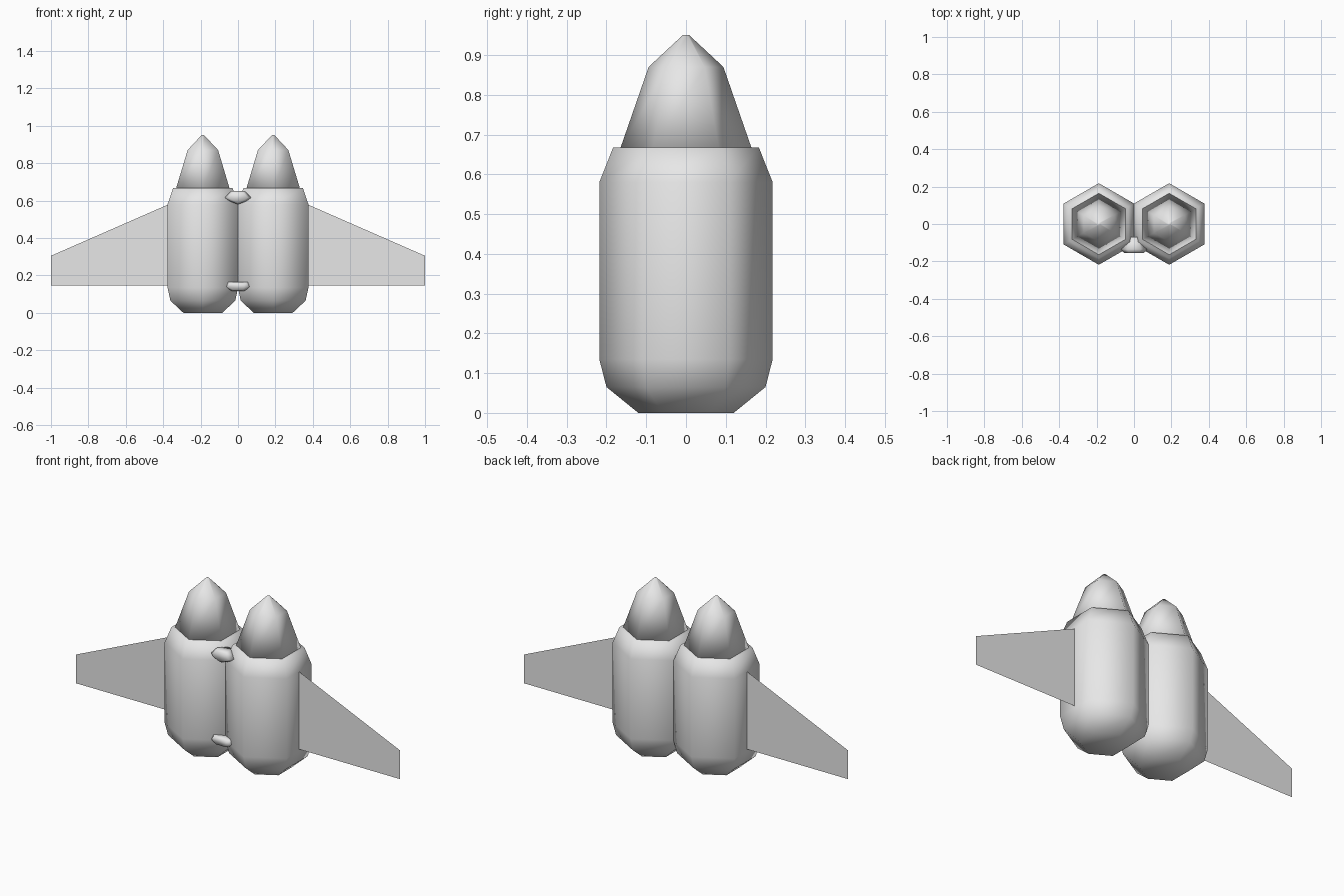
import bpy, bmesh, math

cube = bpy.data.objects.get("Cube")
if cube:
    bpy.data.objects.remove(cube, do_unlink=True)

grey = bpy.data.materials.new("light_grey")
grey.use_nodes = True
grey.diffuse_color = (0.8, 0.8, 0.8, 1)
grey.node_tree.nodes["Principled BSDF"].inputs["Base Color"].default_value = (0.8, 0.8, 0.8, 1)


def finish(bm, name, smooth=True, closed=True):
    if closed:
        bmesh.ops.recalc_face_normals(bm, faces=bm.faces)
    for f in bm.faces:
        f.smooth = smooth
    mesh = bpy.data.meshes.new(name)
    bm.to_mesh(mesh)
    bm.free()
    mesh.materials.append(grey)
    obj = bpy.data.objects.new(name, mesh)
    bpy.context.collection.objects.link(obj)
    return obj


def hex_lathe(name, profile, cx):
    """Six-sided hull through (radius, z) rings, corners on the y axis."""
    bm = bmesh.new()
    rings = []
    for r, z in profile:
        angles = [math.radians(90 + 60 * i) for i in range(6)]
        rings.append([bm.verts.new((cx + r * math.cos(a), r * math.sin(a), z)) for a in angles])
    for low, high in zip(rings, rings[1:]):
        for i in range(6):
            j = (i + 1) % 6
            bm.faces.new((low[i], low[j], high[j], high[i]))
    bm.faces.new(rings[0][::-1])
    bm.faces.new(rings[-1])
    return finish(bm, name)


def clip(name, outline, y_front, y_back):
    """Faceted coupling: an x-z outline with a smaller front face."""
    bm = bmesh.new()
    cz = sum(z for _, z in outline) / len(outline)
    loops = []
    for y, s in ((y_front, 0.75), (y_front + 0.02, 1.0), (y_back, 0.6)):
        loops.append([bm.verts.new((x * s, y, cz + (z - cz) * s)) for x, z in outline])
    n = len(outline)
    for a, b in zip(loops, loops[1:]):
        for i in range(n):
            j = (i + 1) % n
            bm.faces.new((a[i], a[j], b[j], b[i]))
    bm.faces.new(loops[0])
    bm.faces.new(loops[-1])
    return finish(bm, name)


BODY = [(0.12, 0), (0.2, 0.065), (0.218, 0.135), (0.218, 0.58), (0.183, 0.668)]
NOSE = [(0.167, 0.66), (0.094, 0.87), (0.008, 0.95)]

for side, s in (("left", 1), ("right", -1)):
    # Hull and nose cone
    hex_lathe(side + "_body", BODY, 0.188 * s)
    hex_lathe(side + "_nose", NOSE, 0.188 * s)
    # Thin swept wing
    bm = bmesh.new()
    pts = [(0.376, 0.145), (1.0, 0.145), (1.0, 0.305), (0.376, 0.578)]
    bm.faces.new([bm.verts.new((x * s, 0, z)) for x, z in pts])
    finish(bm, side + "_wing", smooth=False, closed=False)

# Couplings in the front groove between the hulls
clip("upper_coupling", [(-0.036, 0.652), (0.036, 0.652), (0.07, 0.616), (0.045, 0.597),
                        (0, 0.58), (-0.045, 0.597), (-0.07, 0.616)], -0.155, -0.07)
clip("lower_coupling", [(-0.055, 0.166), (0.055, 0.166), (0.07, 0.14), (0.035, 0.118),
                        (-0.035, 0.118), (-0.07, 0.14)], -0.155, -0.07)
